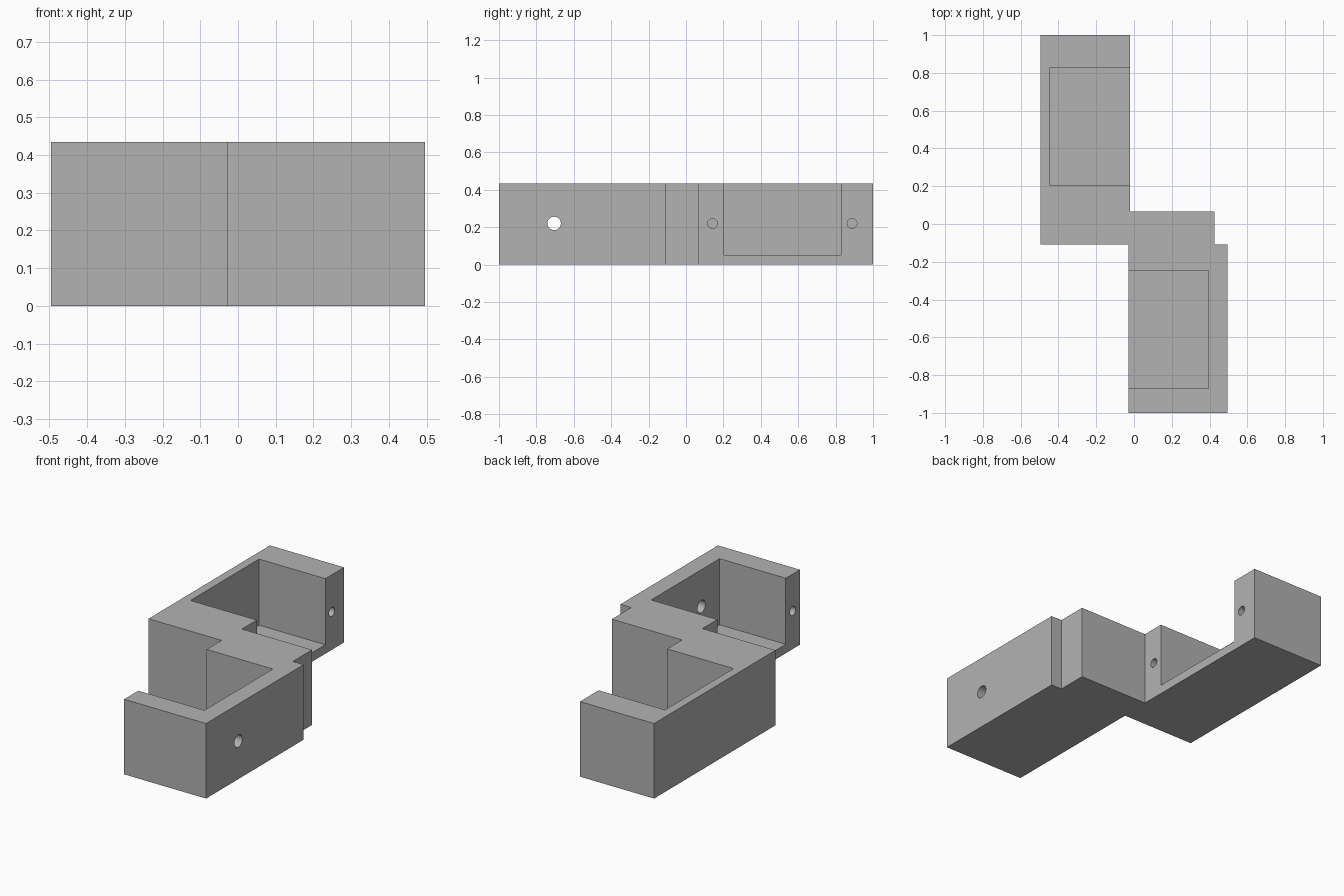
import bpy
import bmesh
from math import pi
from mathutils import Matrix, Vector

cube = bpy.data.objects.get("Cube")
if cube:
    bpy.data.objects.remove(cube, do_unlink=True)

HEIGHT = 0.434
FLOOR = 0.052
HOLE_Z = 0.22

grey = bpy.data.materials.new("mid grey")
grey.use_nodes = True
colour = (0.448, 0.448, 0.448, 1)
grey.diffuse_color = colour
grey.node_tree.nodes["Principled BSDF"].inputs["Base Color"].default_value = colour


def add_object(name, bm):
    bmesh.ops.recalc_face_normals(bm, faces=bm.faces)
    mesh = bpy.data.meshes.new(name)
    bm.to_mesh(mesh)
    bm.free()
    mesh.materials.append(grey)
    obj = bpy.data.objects.new(name, mesh)
    bpy.context.collection.objects.link(obj)
    return obj


def box(name, low, high):
    low, high = Vector(low), Vector(high)
    bm = bmesh.new()
    size = Matrix.Diagonal((high - low).to_4d())
    bmesh.ops.create_cube(bm, size=1, matrix=Matrix.Translation((low + high) / 2) @ size)
    return add_object(name, bm)


def bore(name, x1, x2, y, radius):
    """Cylinder along x."""
    bm = bmesh.new()
    place = Matrix.Translation(((x1 + x2) / 2, y, HOLE_Z)) @ Matrix.Rotation(pi / 2, 4, "Y")
    bmesh.ops.create_cone(bm, cap_ends=True, segments=32, radius1=radius,
                          radius2=radius, depth=x2 - x1, matrix=place)
    return add_object(name, bm)


# Stepped body outline, extruded upwards
outline = [(-0.496, 1), (-0.496, -0.109), (-0.028, -0.109), (-0.028, -1),
           (0.496, -1), (0.496, -0.109), (0.427, -0.109), (0.427, 0.067),
           (-0.022, 0.067), (-0.022, 1)]
bm = bmesh.new()
base = bm.faces.new([bm.verts.new((x, y, 0)) for x, y in outline])
top = bmesh.ops.extrude_face_region(bm, geom=[base])
verts = [v for v in top["geom"] if isinstance(v, bmesh.types.BMVert)]
bmesh.ops.translate(bm, verts=verts, vec=(0, 0, HEIGHT))
body = add_object("double_bracket_body", bm)

# Two open pockets facing opposite sides, and the cable hole in the front wall
cutters = [
    box("back_pocket_cutter", (-0.446, 0.203, FLOOR), (0.1, 0.829, 0.6)),
    box("front_pocket_cutter", (-0.15, -0.871, FLOOR), (0.395, -0.246, 0.6)),
    bore("cable_hole_cutter", 0.3, 0.6, -0.705, 0.036),
]
# Blind screw holes in the rims beside each pocket
for y in (0.142, 0.888):
    cutters.append(bore("back_screw_hole_cutter", -0.25, 0.05, y, 0.026))
for y in (-0.935, -0.188):
    cutters.append(bore("front_screw_hole_cutter", -0.1, 0.2, y, 0.026))

# The connector block stands over one screw hole only at y < 0.067, so cuts stay clear
for cutter in cutters:
    cutter.hide_render = True
    cutter.hide_set(True)
    mod = body.modifiers.new(cutter.name, "BOOLEAN")
    mod.operation = "DIFFERENCE"
    mod.solver = "EXACT"
    mod.object = cutter

# Bake the cuts and remove the cutters
bpy.context.view_layer.update()
graph = bpy.context.evaluated_depsgraph_get()
final = bpy.data.meshes.new_from_object(body.evaluated_get(graph))
body.modifiers.clear()
body.data = final
for cutter in cutters:
    bpy.data.objects.remove(cutter, do_unlink=True)

# Smooth the bores, keep the edges sharp
bpy.ops.object.select_all(action="DESELECT")
body.select_set(True)
bpy.context.view_layer.objects.active = body
bpy.ops.object.shade_smooth_by_angle(angle=pi / 6)
